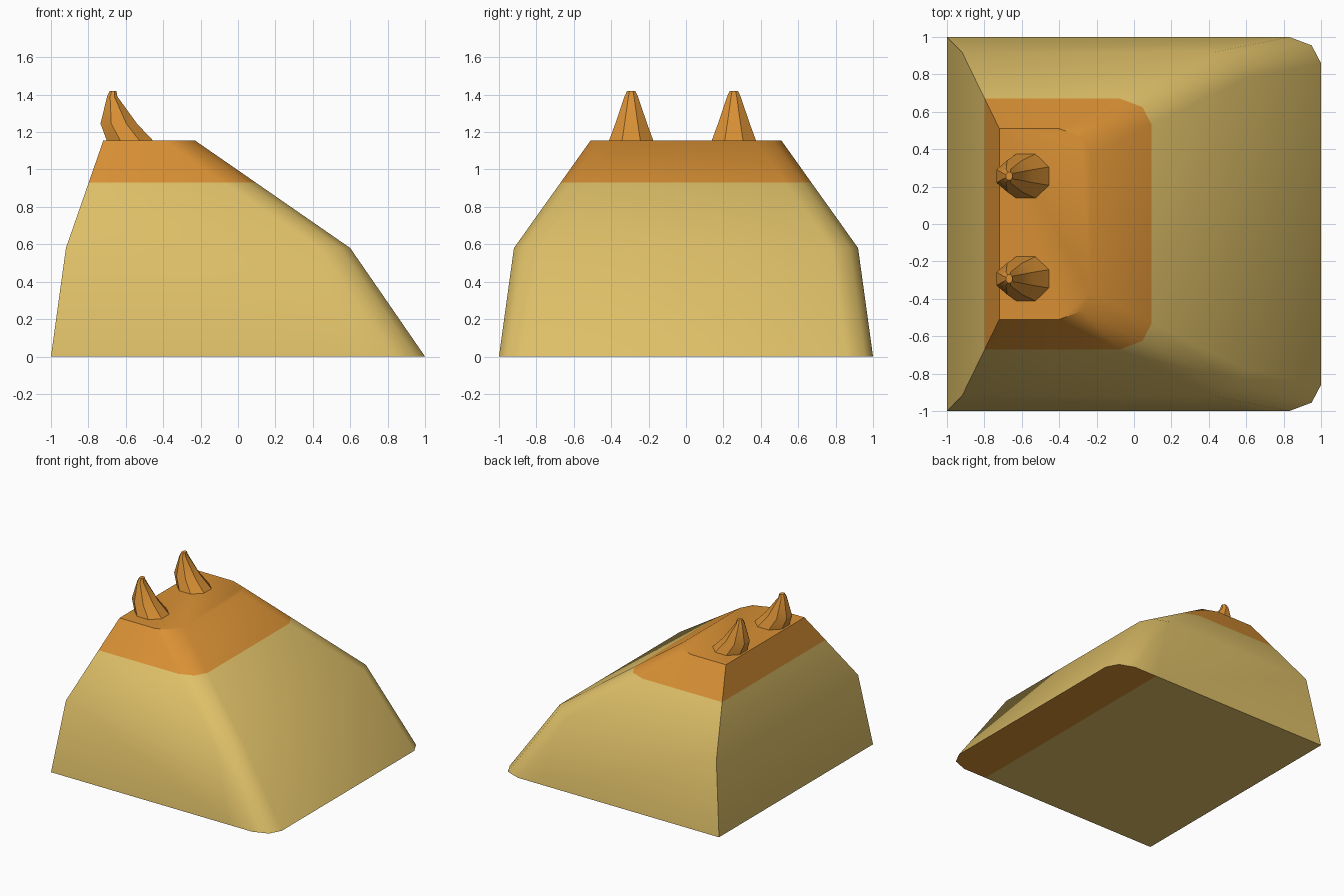
import bpy, bmesh, math

if "Cube" in bpy.data.objects:
    bpy.data.objects.remove(bpy.data.objects["Cube"])


def material(name, rgb):
    m = bpy.data.materials.new(name)
    m.diffuse_color = (*rgb, 1)
    m.use_nodes = True
    m.node_tree.nodes["Principled BSDF"].inputs["Base Color"].default_value = m.diffuse_color
    return m


sand = material("sand yellow", (0.74, 0.53, 0.14))
orange = material("burnt orange", (0.69, 0.28, 0.035))


def loft(bm, rings):
    """Skin a stack of equal-length rings and cap both ends."""
    loops = [[bm.verts.new(p) for p in ring] for ring in rings]
    n = len(loops[0])
    for a, b in zip(loops, loops[1:]):
        for i in range(n):
            j = (i + 1) % n
            bm.faces.new((a[i], a[j], b[j], b[i]))
    bm.faces.new(loops[0][::-1])
    bm.faces.new(loops[-1])


def finish(bm, name, mats, angle):
    bmesh.ops.recalc_face_normals(bm, faces=bm.faces)
    me = bpy.data.meshes.new(name)
    bm.to_mesh(me)
    bm.free()
    for m in mats:
        me.materials.append(m)
    ob = bpy.data.objects.new(name, me)
    bpy.context.collection.objects.link(ob)
    bpy.ops.object.select_all(action='DESELECT')
    ob.select_set(True)
    bpy.context.view_layer.objects.active = ob
    bpy.ops.object.shade_smooth_by_angle(angle=math.radians(angle))
    return ob


# Body: sloped block, square at the back (-x), rounded corners at +x
def body_ring(z, back, front, half):
    right = [(back, -half), (front - 0.17, -half),
             (front - 0.05, -half + 0.045), (front, -half + 0.14)]
    left = [(x, -y) for x, y in reversed(right)]
    return [(x, y, z) for x, y in right + left]


bm = bmesh.new()
loft(bm, [body_ring(0, -1, 1, 1),
          body_ring(0.58, -0.92, 0.60, 0.92),
          body_ring(1.155, -0.72, -0.23, 0.51)])

# Cut the colour borders: cap height and the strip on the underside
bmesh.ops.bisect_plane(bm, geom=bm.verts[:] + bm.edges[:] + bm.faces[:],
                       plane_co=(0, 0, 0.93), plane_no=(0, 0, 1))
base = next(f for f in bm.faces if all(v.co.z < 0.001 for v in f.verts))
bmesh.ops.bisect_plane(bm, geom=list(base.verts) + list(base.edges) + [base],
                       plane_co=(0.62, 0, 0), plane_no=(1, 0, 0))
for f in bm.faces:
    c = f.calc_center_median()
    under = all(v.co.z < 0.001 for v in f.verts)
    under_strip = under and all(v.co.x > 0.61 for v in f.verts)
    f.material_index = int(c.z > 0.93 or under_strip)
finish(bm, "body", [sand, orange], 40)

# Horns: (z, min x, max x, half width) per ring, leaning backwards
HORN = [(1.15, -0.70, -0.45, 0.12), (1.245, -0.735, -0.54, 0.085),
        (1.39, -0.70, -0.645, 0.036), (1.42, -0.685, -0.65, 0.022)]


def horn_ring(z, x0, x1, half, y, sides=8):
    pts = []
    for i in range(sides):
        a = math.tau * (i + 0.5) / sides
        k = 1 / math.cos(math.pi / sides)
        pts.append(((x0 + x1) / 2 + (x1 - x0) / 2 * k * math.cos(a),
                    y + half * k * math.sin(a), z))
    return pts


for name, y in (("front_horn", -0.293), ("back_horn", 0.256)):
    bm = bmesh.new()
    loft(bm, [horn_ring(*r, y) for r in HORN])
    finish(bm, name, [orange], 30)
